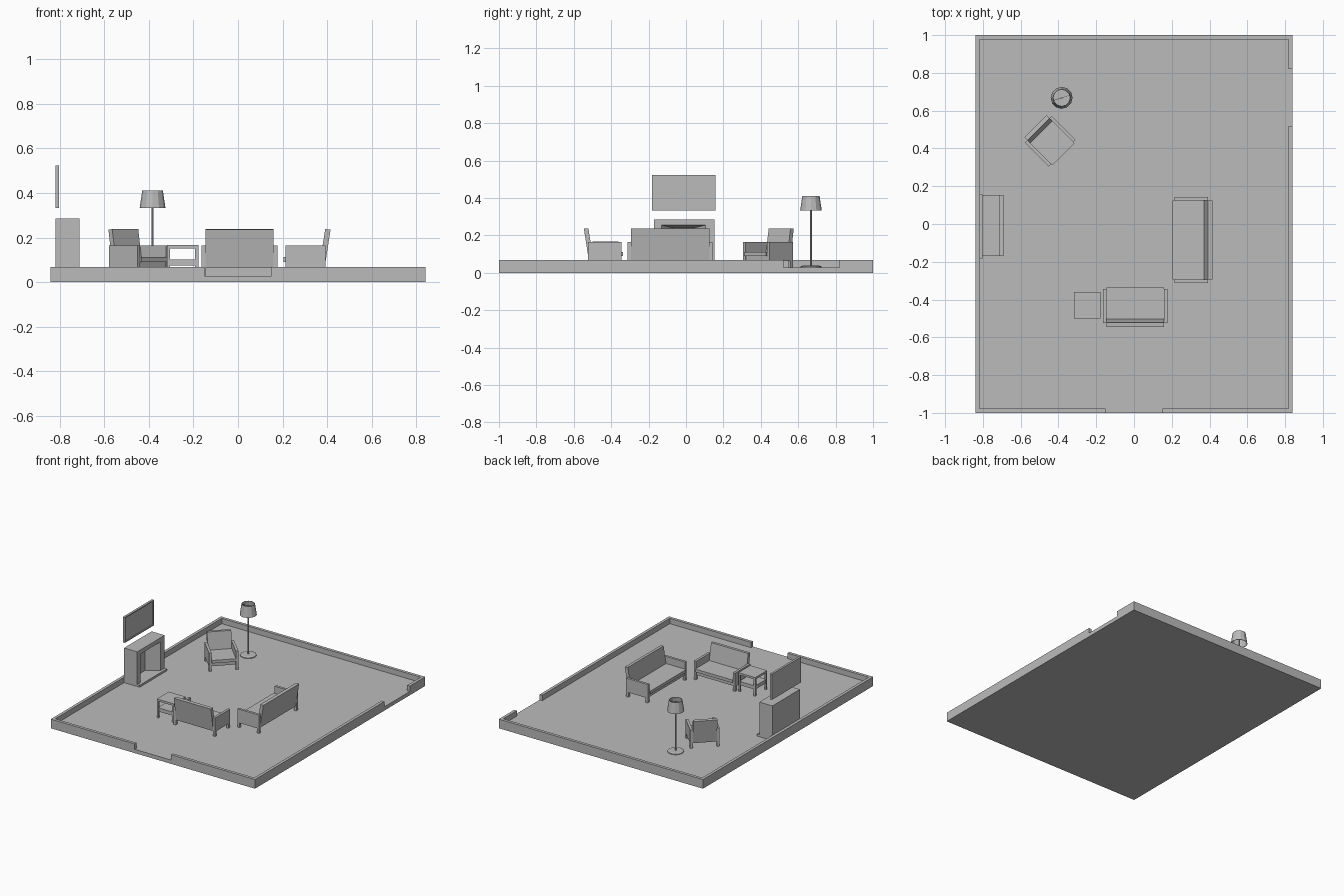
import bpy, bmesh
from math import radians
from mathutils import Matrix, Vector

default = bpy.data.objects.get("Cube")
if default:
    bpy.data.objects.remove(default)

grey = bpy.data.materials.new("plain_grey")
grey.use_nodes = True
tone = (0.5, 0.5, 0.5, 1)
grey.diffuse_color = tone
grey.node_tree.nodes["Principled BSDF"].inputs["Base Color"].default_value = tone

FLOOR = 0.028
HALF_X, HALF_Y, WALL_TOP, WALL = 0.84, 1.0, 0.068, 0.022


def finish(name, bm, matrix=Matrix()):
    bm.transform(matrix)
    bmesh.ops.recalc_face_normals(bm, faces=bm.faces)
    mesh = bpy.data.meshes.new(name)
    bm.to_mesh(mesh)
    bm.free()
    mesh.materials.append(grey)
    obj = bpy.data.objects.new(name, mesh)
    bpy.context.collection.objects.link(obj)
    return obj


def boxes(name, spans, matrix=Matrix()):
    """Join boxes, each given as x, y and z ranges."""
    bm = bmesh.new()
    for span in spans:
        size = [b - a for a, b in span]
        mid = [(a + b) / 2 for a, b in span]
        bmesh.ops.create_cube(bm, size=1, matrix=Matrix.Translation(mid) @ Matrix.Diagonal((*size, 1)))
    return finish(name, bm, matrix)


def prism(name, profile, direction, matrix=Matrix()):
    """Extrude a closed outline of 3D points."""
    bm = bmesh.new()
    face = bm.faces.new([bm.verts.new(p) for p in profile])
    out = bmesh.ops.extrude_face_region(bm, geom=[face], use_keep_orig=True)
    moved = [v for v in out["geom"] if isinstance(v, bmesh.types.BMVert)]
    bmesh.ops.translate(bm, verts=moved, vec=direction)
    return finish(name, bm, matrix)


def lathe(name, profile, place, sides=12):
    """Spin an outline of radius and height points."""
    bm = bmesh.new()
    pts = [bm.verts.new((r, 0, z)) for r, z in profile]
    edges = [bm.edges.new(pair) for pair in zip(pts, pts[1:])]
    bmesh.ops.spin(bm, geom=pts + edges, cent=(0, 0, 0), axis=(0, 0, 1),
                   angle=radians(360), steps=sides)
    bmesh.ops.remove_doubles(bm, verts=bm.verts, dist=0.0001)
    return finish(name, bm, Matrix.Translation(place))


def corner_legs(x0, x1, y0, y1, size, top):
    return [((x, x + size), (y, y + size), (FLOOR, top))
            for x in (x0, x1 - size) for y in (y0, y1 - size)]


def seating(name, width, place, turn):
    """Chair or sofa facing local -y, with its seat front at the origin."""
    m = Matrix.Translation(place) @ Matrix.Rotation(radians(turn), 4, "Z")
    h, arm = width / 2, 0.018
    front, rear, low, seat_top, arm_top = 0.009, 0.187, 0.063, 0.112, 0.165
    boxes(name + "_arms", [((a, b), (front, rear), (low, arm_top))
                           for a, b in ((-h - arm, -h), (h, h + arm))], m)
    boxes(name + "_seat_base", [((-h, h), (front + 0.005, rear - 0.01), (low, 0.09))], m)
    boxes(name + "_seat_cushion", [((-h, h), (0, 0.172), (0.09, seat_top))], m)
    prism(name + "_back", [(-h, 0.158, low), (-h, 0.183, low), (-h, 0.21, 0.236), (-h, 0.186, 0.238)],
          Vector((width, 0, 0)), m)
    boxes(name + "_legs", corner_legs(-h - arm, h + arm, front, rear, 0.018, low + 0.005), m)


# Floor and low walls with two door gaps
boxes("floor", [((-HALF_X, HALF_X), (-HALF_Y, HALF_Y), (0, FLOOR))])
rise = (FLOOR, WALL_TOP)
long_y = (-HALF_Y, HALF_Y)
inner_x = HALF_X - WALL
boxes("left_wall", [((inner_x, HALF_X), (-HALF_Y, 0.52), rise),
                    ((inner_x, HALF_X), (0.82, HALF_Y), rise)])
boxes("right_wall", [((-HALF_X, -inner_x), long_y, rise)])
boxes("back_wall", [((-inner_x, inner_x), (HALF_Y - WALL, HALF_Y), rise)])
boxes("front_wall", [((a, b), (-HALF_Y, WALL - HALF_Y), rise)
                     for a, b in ((-inner_x, -0.15), (0.15, inner_x))])

# Seating group
seating("sofa", 0.42, (0.205, -0.085, 0), -90)
seating("loveseat", 0.305, (0.007, -0.336, 0), 180)
seating("armchair", 0.165, (-0.374, 0.369, 0), 45)

# Side table
tx, ty = (-0.318, -0.178), (-0.5, -0.36)
boxes("side_table_top", [(tx, ty, (0.152, 0.167))])
boxes("side_table_shelf", [((tx[0] + 0.004, tx[1] - 0.004), (ty[0] + 0.004, ty[1] - 0.004), (0.075, 0.102))])
boxes("side_table_legs", corner_legs(*tx, *ty, 0.014, 0.153))

# Fireplace with splayed opening
back, face, deep = -0.818, -0.71, -0.795
y0, y1 = -0.17, 0.153
plan = [(back, y0), (face, y0), (face, -0.13), (deep, -0.07),
        (deep, 0.045), (face, 0.103), (face, y1), (back, y1)]
prism("fireplace_surround", [(x, y, FLOOR) for x, y in plan], Vector((0, 0, 0.24)))
lintel = [(back, 0.24), (deep, 0.24), (face, 0.255), (face, 0.286), (back, 0.286)]
prism("fireplace_lintel", [(x, y0, z) for x, z in lintel], Vector((0, y1 - y0, 0)))
boxes("fireplace_hearth", [((back, -0.69), (y0, y1), (FLOOR, 0.043))])

# Framed wall picture
px, py, pz, rim = (-0.818, -0.802), (-0.183, 0.157), (0.333, 0.523), 0.009
boxes("picture_panel", [((px[0], px[1] - 0.006), py, pz)])
boxes("picture_frame", [(px, py, (pz[0], pz[0] + rim)), (px, py, (pz[1] - rim, pz[1])),
                        (px, (py[0], py[0] + rim), pz), (px, (py[1] - rim, py[1]), pz)])

# Floor lamp
spot = Vector((-0.383, 0.668, 0))
lathe("lamp_base", [(0, FLOOR), (0.056, FLOOR), (0.056, 0.034), (0.045, 0.038), (0, 0.038)], spot)
lathe("lamp_pole", [(0, 0.036), (0.005, 0.036), (0.005, 0.4), (0, 0.4)], spot, 8)
lathe("lamp_shade", [(0.058, 0.332), (0.046, 0.412), (0.043, 0.412), (0.055, 0.332), (0.058, 0.332)], spot)
boxes("lamp_spoke", [((-0.044, 0.044), (-0.001, 0.001), (0.397, 0.4))],
      Matrix.Translation(spot) @ Matrix.Rotation(radians(18), 4, "Z"))
